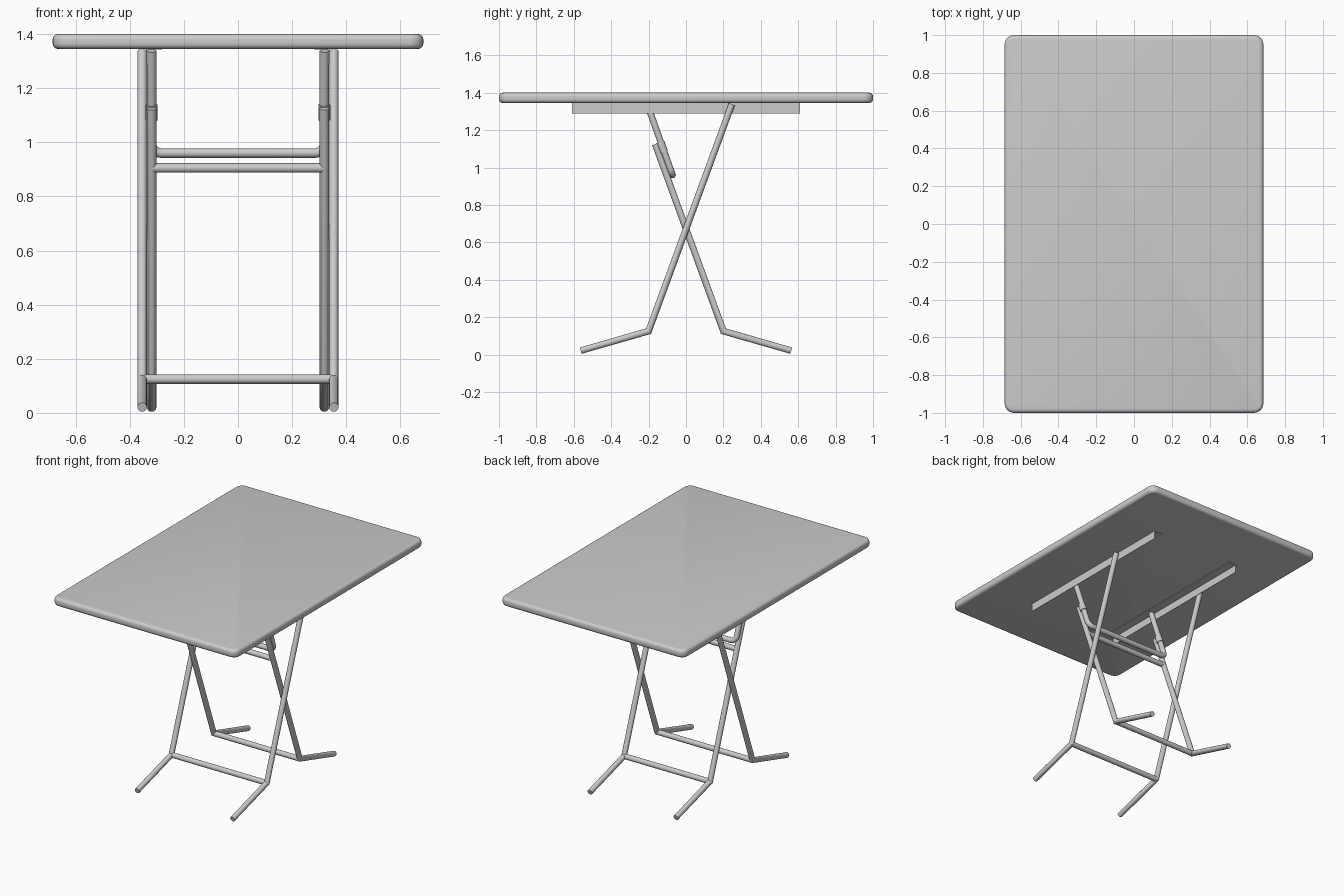
import bpy, bmesh
from mathutils import Vector

cube = bpy.data.objects.get("Cube")
if cube:
    bpy.data.objects.remove(cube, do_unlink=True)

grey = bpy.data.materials.new("light grey")
grey.use_nodes = True
grey.diffuse_color = (0.6, 0.6, 0.6, 1)
grey.node_tree.nodes["Principled BSDF"].inputs["Base Color"].default_value = (0.6, 0.6, 0.6, 1)

R = 0.0175            # tube radius
OUT, INN = 0.354, 0.319   # x of outer and inner leg frames


def finish(name, bm, smooth=True):
    bmesh.ops.recalc_face_normals(bm, faces=bm.faces)
    mesh = bpy.data.meshes.new(name)
    bm.to_mesh(mesh)
    bm.free()
    mesh.materials.append(grey)
    obj = bpy.data.objects.new(name, mesh)
    bpy.context.collection.objects.link(obj)
    if smooth:
        bpy.ops.object.select_all(action='DESELECT')
        obj.select_set(True)
        bpy.context.view_layer.objects.active = obj
        bpy.ops.object.shade_smooth_by_angle(angle=0.6)
    return obj


def box(name, lo, hi):
    bm = bmesh.new()
    bmesh.ops.create_cube(bm, size=1)
    for v in bm.verts:
        v.co = [(a + b) / 2 + c * (b - a) for a, b, c in zip(lo, hi, v.co)]
    return finish(name, bm, False)


def tube(name, pts, r=R, sides=16):
    """Sweep a round section along a planar path with mitred joints."""
    pts = [Vector(p) for p in pts]
    dirs = [(b - a).normalized() for a, b in zip(pts, pts[1:])]
    bm = bmesh.new()
    first = dirs[0]
    u = first.orthogonal().normalized()
    w = first.cross(u)
    ring = []
    rings = []
    for k in range(sides):
        q = Vector((1, 0, 0))
        q.rotate(q.rotation_difference(u))
        from_angle = k * 6.2831853 / sides
        ring.append(u * r * cos(from_angle) + w * r * sin(from_angle) + pts[0])
    rings.append([bm.verts.new(c) for c in ring])
    for i, d in enumerate(dirs):
        # slide every ring point along the segment onto the mitre plane
        n = (d + dirs[i + 1]).normalized() if i + 1 < len(dirs) else d
        ring = [c + d * ((pts[i + 1] - c).dot(n) / d.dot(n)) for c in ring]
        rings.append([bm.verts.new(c) for c in ring])
    for a, b in zip(rings, rings[1:]):
        for k in range(sides):
            j = (k + 1) % sides
            bm.faces.new((a[k], a[j], b[j], b[k]))
    bm.faces.new(rings[0])
    bm.faces.new(rings[-1])
    return finish(name, bm)


from math import cos, sin, pi

# Tabletop: rounded corners, then a rounded rim
bm = bmesh.new()
bmesh.ops.create_cube(bm, size=1)
for v in bm.verts:
    v.co = (v.co.x * 1.37, v.co.y * 2, 1.3725 + v.co.z * 0.055)
upright = [e for e in bm.edges if abs(e.verts[0].co.z - e.verts[1].co.z) > 0.01]
bmesh.ops.bevel(bm, geom=upright, offset=0.05, segments=6, profile=0.5, affect='EDGES')
rim = [e for e in bm.edges if abs(e.verts[0].co.z - e.verts[1].co.z) < 0.001]
bmesh.ops.bevel(bm, geom=rim, offset=0.02, segments=4, profile=0.5, affect='EDGES')
finish("tabletop", bm)

LEG_TOP, BEND, FOOT = (-0.165, 1.125), (0.2, 0.125), (0.563, 0.021)
for s, side in ((1, "left"), (-1, "right")):
    # Angle-section rail under the top
    x0, x1, x2 = 0.28, 0.336, 0.339
    box(side + "_rail_web", (min(s * x1, s * x2), -0.61, 1.29), (max(s * x1, s * x2), 0.61, 1.346))
    box(side + "_rail_flange", (min(s * x0, s * x2), -0.61, 1.342), (max(s * x0, s * x2), 0.61, 1.346))
    # Bent legs
    tube(side + "_outer_leg", [(s * OUT, 0.245, 1.338), (s * OUT, -0.2, 0.125), (s * OUT, -0.563, 0.021)])
    tube(side + "_inner_leg", [(s * INN, *p) for p in (LEG_TOP, BEND, FOOT)])
    # Clip that locks the support to the leg
    tube(side + "_clip", [(s * INN, -0.138, 1.138), (s * INN, -0.118, 1.083)], 0.022)

# Cross bars
tube("front_foot_bar", [(-OUT, -0.2, 0.125), (OUT, -0.2, 0.125)])
tube("back_foot_bar", [(-INN, 0.2, 0.125), (INN, 0.2, 0.125)])
tube("upper_cross_bar", [(-INN, -0.085, 0.905), (INN, -0.085, 0.905)])

# U-shaped folding support with rounded corners
top, low = Vector((INN, -0.207, 1.338)), Vector((INN, -0.072, 0.96))
up = (top - low).normalized()
bend = 0.035
half = [top]
for k in range(6):
    a = k * pi / 10
    half.append(low + up * bend * (1 - sin(a)) - Vector((bend * (1 - cos(a)), 0, 0)))
tube("folding_support", half + [Vector((-p.x, p.y, p.z)) for p in reversed(half)])
